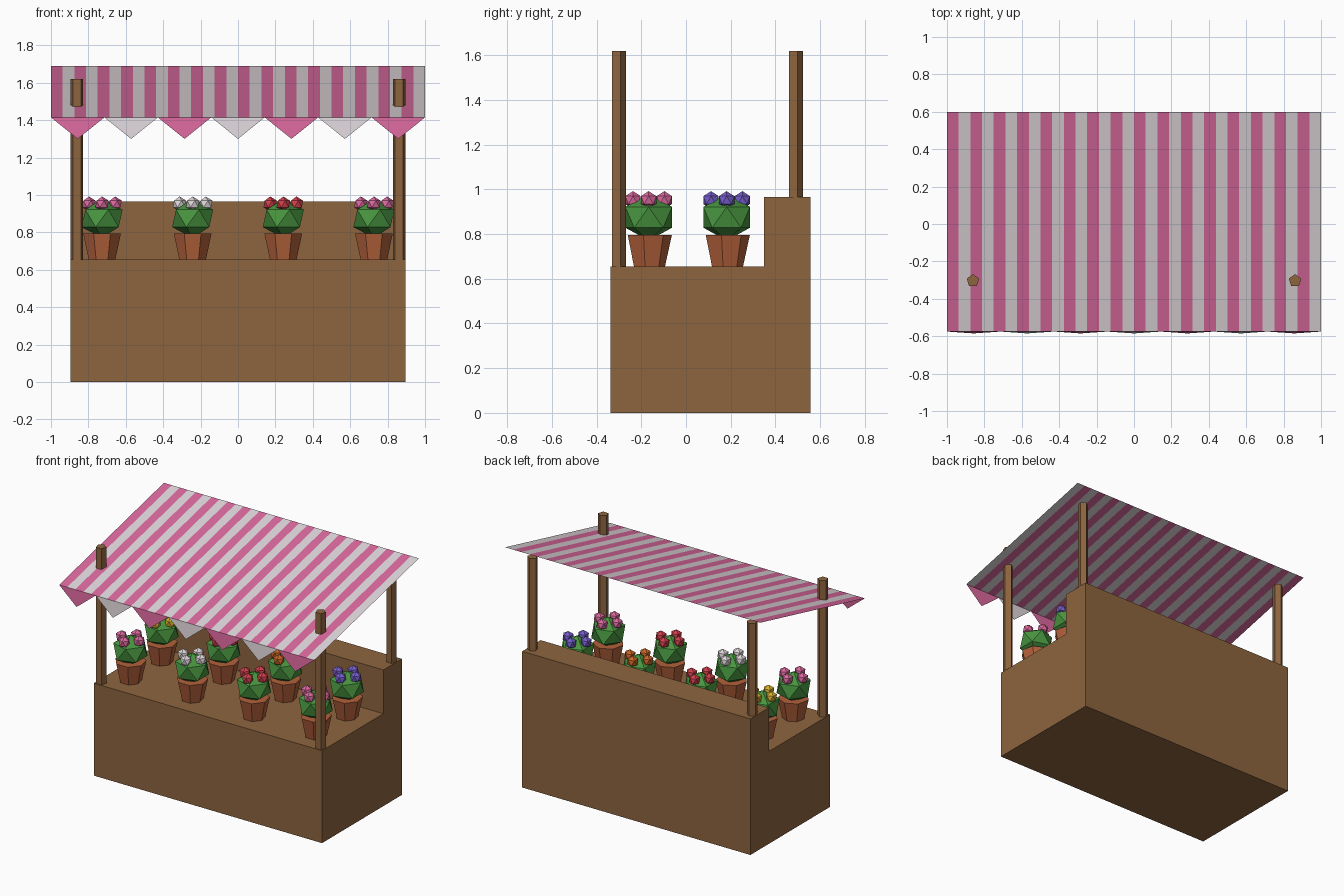
import bpy
import bmesh
from math import pi
from mathutils import Matrix, Vector

cube = bpy.data.objects.get("Cube")
if cube:
    bpy.data.objects.remove(cube, do_unlink=True)


def material(name, rgb):
    mat = bpy.data.materials.new(name)
    mat.use_nodes = True
    colour = (*rgb, 1)
    mat.diffuse_color = colour
    bsdf = next(n for n in mat.node_tree.nodes if n.type == "BSDF_PRINCIPLED")
    bsdf.inputs["Base Color"].default_value = colour
    return mat


wood = material("wood brown", (0.27, 0.13, 0.05))
pink = material("pink", (0.70, 0.14, 0.34))
white = material("off white", (0.73, 0.67, 0.70))
green = material("leaf green", (0.065, 0.30, 0.05))
clay = material("terracotta", (0.45, 0.12, 0.044))
red = material("red", (0.62, 0.05, 0.07))
purple = material("purple", (0.18, 0.11, 0.60))
orange = material("orange", (0.60, 0.13, 0.02))
yellow = material("yellow", (0.68, 0.43, 0.03))


def finish(name, bm, *mats):
    mesh = bpy.data.meshes.new(name)
    bm.to_mesh(mesh)
    bm.free()
    for mat in mats:
        mesh.materials.append(mat)
    obj = bpy.data.objects.new(name, mesh)
    bpy.context.collection.objects.link(obj)
    return obj


def prism(name, x, y, z0, z1, r0, r1, sides, mat):
    """Upright tapered prism with one corner pointing to the back."""
    bm = bmesh.new()
    place = Matrix.Translation((x, y, (z0 + z1) / 2)) @ Matrix.Rotation(pi / 2, 4, "Z")
    bmesh.ops.create_cone(bm, cap_ends=True, segments=sides, radius1=r0,
                          radius2=r1, depth=z1 - z0)
    # Turn so the corner furthest along y is exactly at the back
    top = max(bm.verts, key=lambda v: v.co.x)
    turn = Vector((top.co.x, top.co.y)).angle_signed(Vector((1, 0)))
    place = place @ Matrix.Rotation(-turn, 4, "Z")
    bmesh.ops.transform(bm, matrix=place, verts=bm.verts)
    return finish(name, bm, mat)


def gems(name, centres, radius, flatten, mat):
    """Faceted balls joined in one object."""
    bm = bmesh.new()
    for c in centres:
        place = Matrix.Translation(c) @ Matrix.Diagonal((1, 1, flatten, 1))
        bmesh.ops.create_icosphere(bm, subdivisions=1, radius=radius, matrix=place)
    return finish(name, bm, mat)


# Counter with raised back shelf: side profile extruded across the width
COUNTER, SHELF, HALF = 0.655, 0.965, 0.895
profile = [(-0.337, 0), (0.557, 0), (0.557, SHELF), (0.35, SHELF),
           (0.35, COUNTER), (-0.337, COUNTER)]
bm = bmesh.new()
side = bm.faces.new([bm.verts.new((-HALF, y, z)) for y, z in profile])
ext = bmesh.ops.extrude_face_region(bm, geom=[side])
moved = [v for v in ext["geom"] if isinstance(v, bmesh.types.BMVert)]
bmesh.ops.translate(bm, verts=moved, vec=(2 * HALF, 0, 0))
bmesh.ops.recalc_face_normals(bm, faces=bm.faces)
finish("counter", bm, wood)

# Four posts
for side_name, x in (("left", 0.861), ("right", -0.861)):
    prism(f"front_post_{side_name}", x, -0.303, COUNTER, 1.62, 0.035, 0.035, 5, wood)
    prism(f"back_post_{side_name}", x, 0.489, SHELF, 1.62, 0.035, 0.035, 5, wood)

# Sloping striped awning sheet
FRONT_Y, FRONT_Z, BACK_Y, BACK_Z = -0.575, 1.415, 0.598, 1.69
STRIPES = 32
bm = bmesh.new()
rails = []
for i in range(STRIPES + 1):
    x = -1 + 2 * i / STRIPES
    rails.append((bm.verts.new((x, FRONT_Y, FRONT_Z)),
                  bm.verts.new((x, BACK_Y, BACK_Z))))
for i in range(STRIPES):
    (a, d), (b, c) = rails[i], rails[i + 1]
    bm.faces.new((a, b, c, d)).material_index = i % 2
finish("awning", bm, pink, white)

# Row of triangular flags along the awning front
FLAGS = 7
bm = bmesh.new()
for i in range(FLAGS):
    x0, x1 = (-1 + 2 * k / FLAGS for k in (i, i + 1))
    corners = [(x0, FRONT_Y, FRONT_Z), ((x0 + x1) / 2, FRONT_Y - 0.01, 1.30),
               (x1, FRONT_Y, FRONT_Z)]
    face = bm.faces.new([bm.verts.new(c) for c in corners])
    face.material_index = i % 2
finish("awning_flags", bm, pink, white)

# Two rows of potted flowers, listed from right to left
rows = {"front": (-0.167, (pink, white, red, pink)),
        "back": (0.182, (yellow, red, orange, purple))}
for row, (y, blooms) in rows.items():
    for i, bloom in enumerate(blooms):
        x = -0.727 + i * 0.4845
        tag = f"{row}_{i + 1}"
        prism(f"pot_{tag}", x, y, COUNTER, 0.795, 0.073, 0.1036, 7, clay)
        gems(f"leaves_{tag}", [(x, y, 0.875)], 0.1226, 0.85, green)
        spots = [(x + dx, y + dy, 0.952)
                 for dx, dy in ((0.07, 0), (-0.07, 0), (0, 0.07), (0, -0.07))]
        gems(f"flowers_{tag}", spots, 0.04, 1, bloom)
